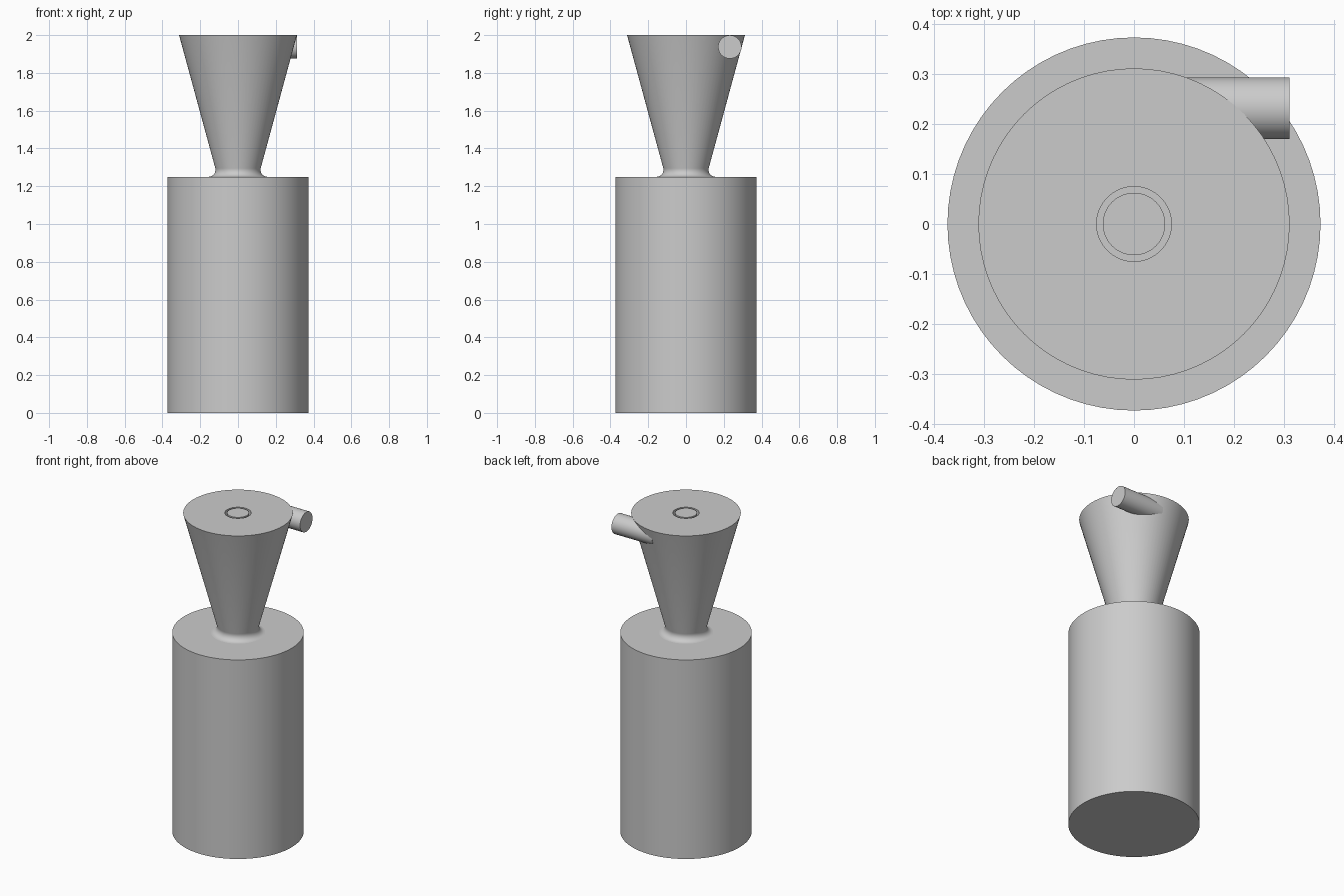
import bpy
import bmesh
import math
from mathutils import Matrix

SEGMENTS = 72

cube = bpy.data.objects.get("Cube")
if cube:
    bpy.data.objects.remove(cube, do_unlink=True)

grey = bpy.data.materials.new("plain grey")
grey.use_nodes = True
colour = (0.6, 0.6, 0.6, 1)
grey.diffuse_color = colour
grey.node_tree.nodes["Principled BSDF"].inputs["Base Color"].default_value = colour


def finish(bm, name):
    """Turn a bmesh into a smooth-shaded object with crisp rims."""
    bmesh.ops.recalc_face_normals(bm, faces=bm.faces)
    mesh = bpy.data.meshes.new(name)
    bm.to_mesh(mesh)
    bm.free()
    mesh.materials.append(grey)
    obj = bpy.data.objects.new(name, mesh)
    bpy.context.collection.objects.link(obj)
    bpy.ops.object.select_all(action="DESELECT")
    obj.select_set(True)
    bpy.context.view_layer.objects.active = obj
    bpy.ops.object.shade_smooth_by_angle(angle=math.radians(30))
    return obj


def lathe(name, profile):
    """Spin a (radius, height) profile that starts and ends on the axis."""
    bm = bmesh.new()
    verts = [bm.verts.new((r, 0, z)) for r, z in profile]
    edges = [bm.edges.new(pair) for pair in zip(verts, verts[1:])]
    bmesh.ops.spin(bm, geom=verts + edges, axis=(0, 0, 1), cent=(0, 0, 0),
                   angle=math.tau, steps=SEGMENTS)
    bmesh.ops.remove_doubles(bm, verts=bm.verts, dist=0.0001)
    return finish(bm, name)


# Collection drum
drum_top = 1.25
lathe("drum", [(0, 0), (0.374, 0), (0.374, drum_top), (0, drum_top)])

# Cone with a filleted neck and a ring-shaped slot in its lid
fillet, flare = 0.036, 0.155
neck = [(flare + fillet * math.cos(a), drum_top + fillet * (1 + math.sin(a)))
        for a in (math.radians(270 - 105 * i / 8) for i in range(9))]
slot_floor = 1.75
lid = [(0.312, 2), (0.075, 2), (0.075, slot_floor),
       (0.0625, slot_floor), (0.0625, 2), (0, 2)]
lathe("cone", [(0, drum_top)] + neck + lid)

# Tangential inlet pipe, flush with the lid
pipe_radius, pipe_start, pipe_end = 0.062, 0.03, 0.312
bm = bmesh.new()
bmesh.ops.create_cone(
    bm, cap_ends=True, segments=48, radius1=pipe_radius, radius2=pipe_radius,
    depth=pipe_end - pipe_start,
    matrix=Matrix.Translation(((pipe_start + pipe_end) / 2, 0.232, 1.9375))
    @ Matrix.Rotation(math.pi / 2, 4, "Y"))
finish(bm, "inlet_pipe")
